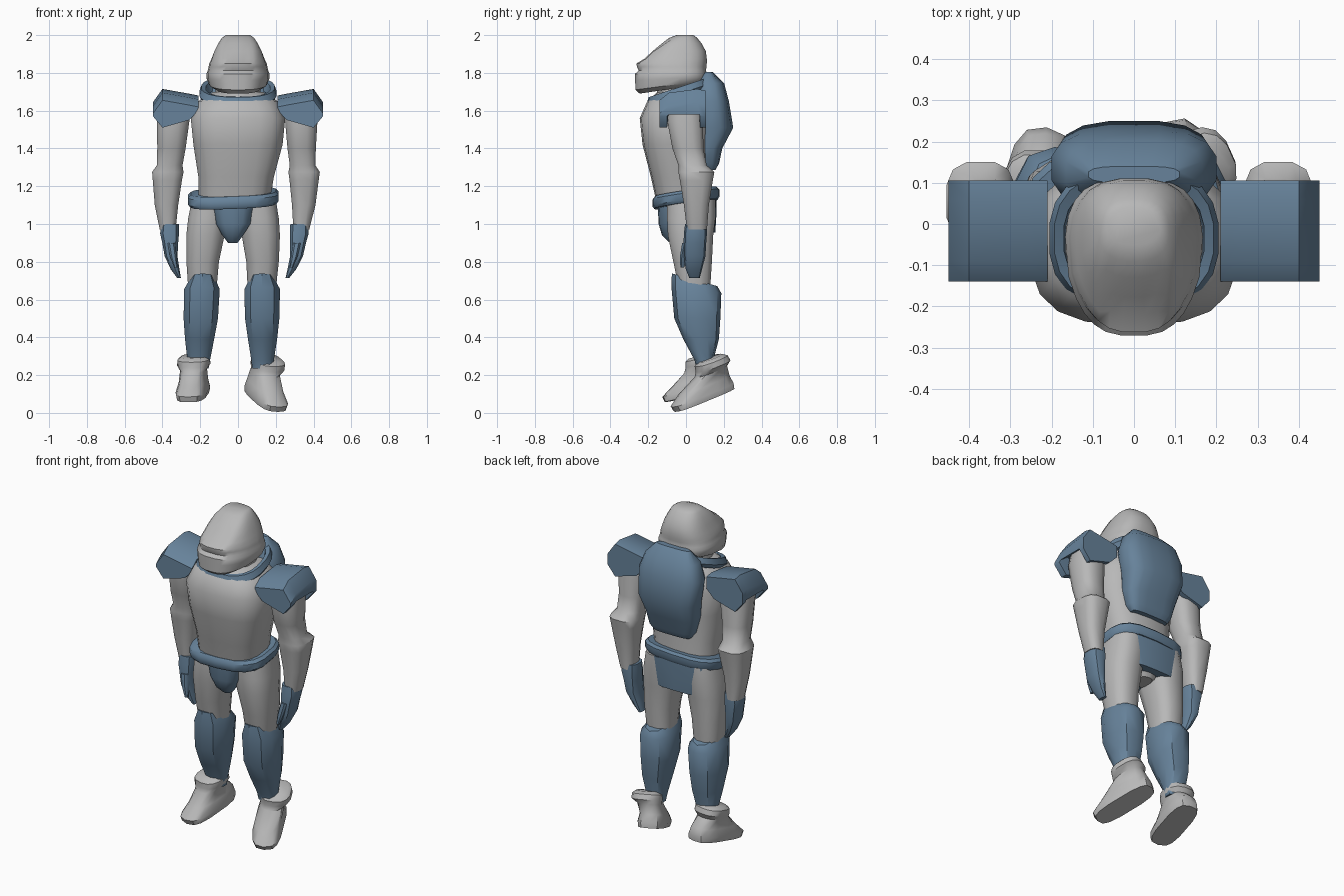
import bpy, bmesh, math
from mathutils import Matrix, Vector


def material(name, rgb):
    m = bpy.data.materials.new(name)
    m.diffuse_color = (*rgb, 1)
    return m


GREY = material("light grey", (0.48, 0.48, 0.48))
BLUE = material("steel blue", (0.135, 0.225, 0.325))


def skin(name, loops, mat, closed=False, warp=None, angle=40):
    """Bridge a list of equal point loops into one mesh."""
    bm = bmesh.new()
    rows = [[bm.verts.new(warp(Vector(p)) if warp else p) for p in lp] for lp in loops]
    n = len(rows[0])
    pairs = list(zip(rows, rows[1:])) + ([(rows[-1], rows[0])] if closed else [])
    for a, b in pairs:
        for i in range(n):
            j = (i + 1) % n
            bm.faces.new((a[i], a[j], b[j], b[i]))
    if not closed:
        bm.faces.new(rows[0])
        bm.faces.new(rows[-1])
    bmesh.ops.recalc_face_normals(bm, faces=bm.faces)
    me = bpy.data.meshes.new(name)
    bm.to_mesh(me)
    bm.free()
    me.materials.append(mat)
    ob = bpy.data.objects.new(name, me)
    bpy.context.collection.objects.link(ob)
    bpy.ops.object.select_all(action='DESELECT')
    ob.select_set(True)
    bpy.context.view_layer.objects.active = ob
    bpy.ops.object.shade_smooth_by_angle(angle=math.radians(angle))
    return ob


def ring(cx, cy, z, rx, ry, p=2.6, sy=0, sx=0, n=14):
    """Superellipse loop that fills rx by ry; sx and sy tilt it."""
    unit = []
    for i in range(n):
        a = 2 * math.pi * (i + 0.5) / n
        c, s = math.cos(a), math.sin(a)
        unit.append((math.copysign(abs(c) ** (2 / p), c), math.copysign(abs(s) ** (2 / p), s)))
    kx, ky = max(u[0] for u in unit), max(u[1] for u in unit)
    pts = [(rx * u / kx, ry * v / ky) for u, v in unit]
    return [(cx + x, cy + y, z + sx * x + sy * y) for x, y in pts]


def loft(name, rings, mat, n=14, **kw):
    return skin(name, [ring(*r, n=n) for r in rings], mat, **kw)


# Head: helmet tapering forward, with visor groove and sunken forehead panel
def head_shape(v):
    v.x *= 1 - 1.3 * max(0, -.09 - v.y)
    if abs(v.x) < 0.07 and v.y < -0.03 and 1.87 < v.z < 1.97:
        v.y += 0.018
    return v


loft("helmet", [
    (0, -.08, 1.715, .12, .165, 3, .15), (0, -.08, 1.735, .155, .188, 3, .13),
    (0, -.08, 1.77, .167, .189, 3, .05), (0, -.08, 1.795, .167, .19, 3),
    (0, -.072, 1.812, .16, .178, 3), (0, -.076, 1.832, .156, .184, 2.8),
    (0, -.076, 1.85, .152, .186, 2.8), (0, -.064, 1.875, .14, .174, 2.8),
    (0, -.045, 1.915, .125, .15, 2.6), (0, -.032, 1.955, .105, .115, 2.5),
    (0, -.015, 1.985, .085, .075, 2.5), (0, -.005, 2.0, .065, .045, 2.5)],
    GREY, n=24, warp=head_shape)
loft("neck", [(0, -.04, 1.62, .13, .12), (0, -.04, 1.77, .11, .11)], GREY)

# Torso
loft("torso", [
    (-.02, -.01, 1.11, .187, .145, 2.8), (-.01, -.028, 1.25, .2, .158, 2.8),
    (0, -.05, 1.42, .236, .18, 2.8), (0, -.055, 1.56, .25, .19, 2.8),
    (0, -.04, 1.65, .21, .165, 2.8), (0, -.02, 1.70, .13, .13)], GREY, n=18)
loft("pelvis", [
    (-.025, .025, 1.13, .2, .125), (-.025, .025, 1.01, .14, .11),
    (-.025, .03, .93, .045, .07)], GREY)

# Collar ring, low in front and high behind
loft("collar", [
    (0, -.035, 1.665, .19, .16, 2.5, .33), (0, -.035, 1.69, .205, .175, 2.5, .33),
    (0, -.035, 1.725, .193, .163, 2.5, .33), (0, -.035, 1.72, .17, .14, 2.5, .33),
    (0, -.035, 1.67, .165, .135, 2.5, .33)], BLUE, n=22, closed=True)

# Back pack
loft("back_pack", [
    (0, .125, 1.285, .12, .03, 3.5), (0, .115, 1.32, .145, .06, 3.5),
    (0, .12, 1.40, .165, .072, 3.2), (0, .15, 1.51, .185, .1, 2.8),
    (0, .135, 1.65, .2, .092, 2.8), (0, .125, 1.745, .165, .077, 3),
    (0, .12, 1.805, .11, .02, 3)], BLUE, n=16)

# Belt with front and rear plates
loft("belt", [
    (-.025, 0, 1.105, .228, .168, 3, .15, .04), (-.025, 0, 1.12, .24, .178, 3, .15, .04),
    (-.025, 0, 1.155, .24, .178, 3, .15, .04), (-.025, 0, 1.17, .225, .165, 3, .15, .04)],
    BLUE, n=18)
loft("front_guard", [
    (-.025, -.065, 1.11, .112, .085), (-.025, -.07, 1.0, .09, .075),
    (-.028, -.065, .94, .055, .062), (-.028, -.05, .9, .025, .035)], BLUE)
loft("rear_guard", [
    (-.03, .085, 1.13, .195, .078, 3.5), (-.03, .095, 1.03, .185, .065, 3.5),
    (-.03, .105, .955, .14, .05, 3.5)], BLUE)


for side, s in (("right", 1), ("left", -1)):
    # The left limbs hang slightly wider than the right ones
    def arm(v, s=s):
        return Vector((v.x if s > 0 else -(v.x + .05 * (1.7 - v.z) / .98), v.y, v.z))

    def leg(v, s=s):
        return Vector((v.x if s > 0 else -(v.x + .045 + .04 * (1.1 - v.z)), v.y, v.z))

    # Arm with elbow flange
    loft(side + "_arm", [
        (.33, -.01, 1.66, .07, .08), (.335, -.005, 1.55, .086, .095),
        (.337, .01, 1.40, .075, .082), (.342, .035, 1.31, .068, .075),
        (.35, .055, 1.275, .083, .095, 3), (.35, .055, 1.23, .077, .087, 3),
        (.348, .055, 1.1, .062, .066), (.335, .058, .97, .042, .053)],
        GREY, n=12, warp=arm)
    loft(side + "_glove", [
        (.324, .052, 1.0, .047, .057), (.324, .05, .95, .05, .061),
        (.318, .047, .90, .042, .06), (.31, .045, .83, .034, .058),
        (.285, .042, .76, .023, .043), (.262, .045, .715, .01, .028)],
        BLUE, n=10, warp=arm)
    loft(side + "_thumb", [
        (.312, .005, .9, .02, .025), (.298, -.012, .83, .018, .02),
        (.282, -.02, .77, .009, .01)], BLUE, n=8, warp=arm)

    # Shoulder pad: arched shell open beneath
    pad = []
    for x, zt, zb in ((.21, 1.68, 1.60), (.26, 1.69, 1.55), (.4, 1.715, 1.51), (.45, 1.645, 1.57)):
        zi = max(zt - .1, zb + .01)
        pad.append([(x, y, z) for y, z in (
            (-.14, zb), (-.14, zt - .06), (-.09, zt - .02), (.06, zt), (.105, zt - .01),
            (.105, zb), (.075, zb), (.07, zi), (-.09, zi), (-.1, zb))])
    skin(side + "_shoulder_pad", pad, BLUE, angle=40,
         warp=lambda v, s=s: Vector((v.x * s, v.y, v.z)))

    # Leg
    loft(side + "_thigh", [
        (.1, .028, 1.13, .1, .127), (.113, .028, 1.03, .103, .128),
        (.121, .024, .94, .101, .12), (.13, .035, .8, .086, .102),
        (.126, .045, .66, .075, .083)], GREY, n=12, warp=leg)
    loft(side + "_greave", [
        (.127, .045, .705, .062, .12, 2.4, -.28), (.128, .055, .65, .094, .132, 2.4, -.12),
        (.128, .06, .5, .091, .122, 2.4), (.13, .08, .39, .077, .094, 2.4),
        (.13, .095, .28, .06, .05, 2.4), (.13, .1, .235, .054, .045, 2.4)],
        BLUE, n=10, warp=leg, angle=40)

    # Boot, toe turned out and heel raised
    at, yaw, pitch = (((.145, .095, .068), .42, .36) if s > 0 else ((-.238, .06, .092), -.15, .2))
    M = Matrix.Translation(at) @ Matrix.Rotation(yaw, 4, 'Z') @ Matrix.Rotation(pitch, 4, 'X')
    lift, cx = (0.1, .03) if s > 0 else (0.06, .0)
    loft(side + "_boot", [
        (0, 0, 0, .075, .178, 3.2), (0, 0, .03, .083, .186, 2.8),
        (0, .03, .075, .072, .15), (cx / 2, lift - .015, .13, .068, .09),
        (cx, lift, .155, .085, .093), (cx, lift, .185, .083, .088),
        (cx, lift, .2, .065, .065)], GREY, n=14, warp=lambda v, M=M: M @ v)
